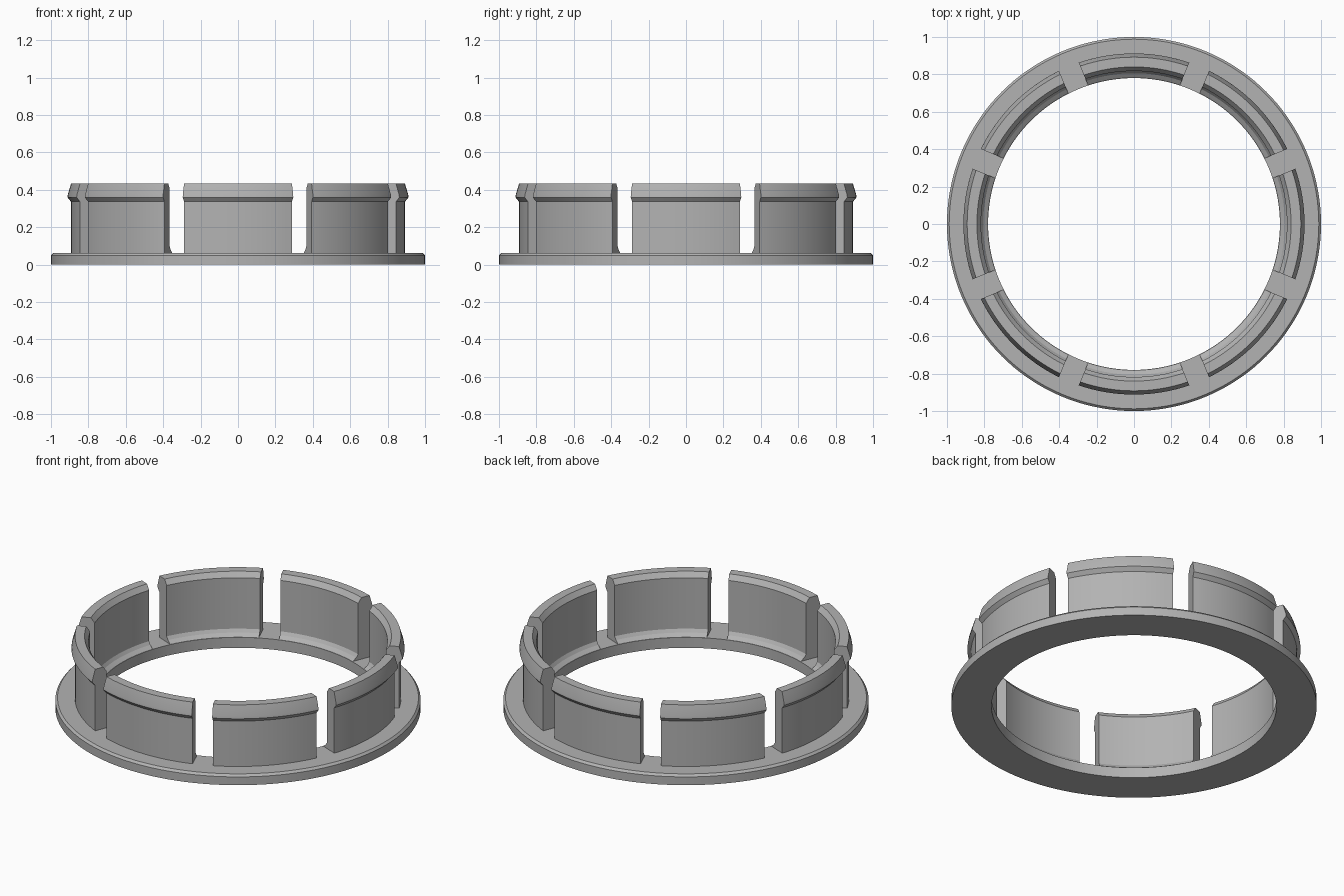
import bpy, bmesh, math

if "Cube" in bpy.data.objects:
    bpy.data.objects.remove(bpy.data.objects["Cube"])

grey = bpy.data.materials.new("plain grey")
grey.diffuse_color = (0.45, 0.45, 0.45, 1)
grey.use_nodes = True
grey.node_tree.nodes["Principled BSDF"].inputs["Base Color"].default_value = grey.diffuse_color


def finish(bm, name):
    bmesh.ops.recalc_face_normals(bm, faces=bm.faces)
    mesh = bpy.data.meshes.new(name)
    bm.to_mesh(mesh)
    bm.free()
    mesh.materials.append(grey)
    obj = bpy.data.objects.new(name, mesh)
    bpy.context.collection.objects.link(obj)
    bpy.ops.object.select_all(action='DESELECT')
    obj.select_set(True)
    bpy.context.view_layer.objects.active = obj
    bpy.ops.object.shade_smooth_by_angle(angle=math.radians(20))


def sweep(name, profile, steps, angle_at, closed):
    """Sweep an (r, z) profile about z; angle_at(r, t) gives the angle at t in 0..1."""
    bm = bmesh.new()
    rows = []
    for i in range(steps if closed else steps + 1):
        row = []
        for r, z in profile:
            a = angle_at(r, i / steps)
            row.append(bm.verts.new((r * math.cos(a), r * math.sin(a), z)))
        rows.append(row)
    n = len(profile)
    for i in range(steps):
        a, b = rows[i], rows[(i + 1) % len(rows)]
        for j in range(n):
            k = (j + 1) % n
            bm.faces.new((a[j], a[k], b[k], b[j]))
    if not closed:
        bm.faces.new(rows[0])
        bm.faces.new(rows[-1])
    finish(bm, name)


# Flat flange ring with a chamfered outer rim
FLANGE = [(0.78, 0), (1.0, 0), (1.0, 0.05), (0.988, 0.063), (0.78, 0.063)]
sweep("flange", FLANGE, 144, lambda r, t: t * math.tau, True)

# Eight snap clips with an outer lip, separated by parallel-sided slots
CLIP = [(0.782, 0.05), (0.893, 0.05), (0.893, 0.337), (0.912, 0.36),
        (0.910, 0.375), (0.892, 0.435), (0.84, 0.435), (0.818, 0.405),
        (0.818, 0.098), (0.806, 0.08), (0.782, 0.063)]
SLOT_HALF = 0.057
for c in range(8):
    def clip_angle(r, t, mid=c * math.pi / 4):
        half = math.pi / 8 - math.asin(SLOT_HALF / r)
        return mid + (2 * t - 1) * half
    sweep(f"snap_clip_{c + 1}", CLIP, 16, clip_angle, False)
